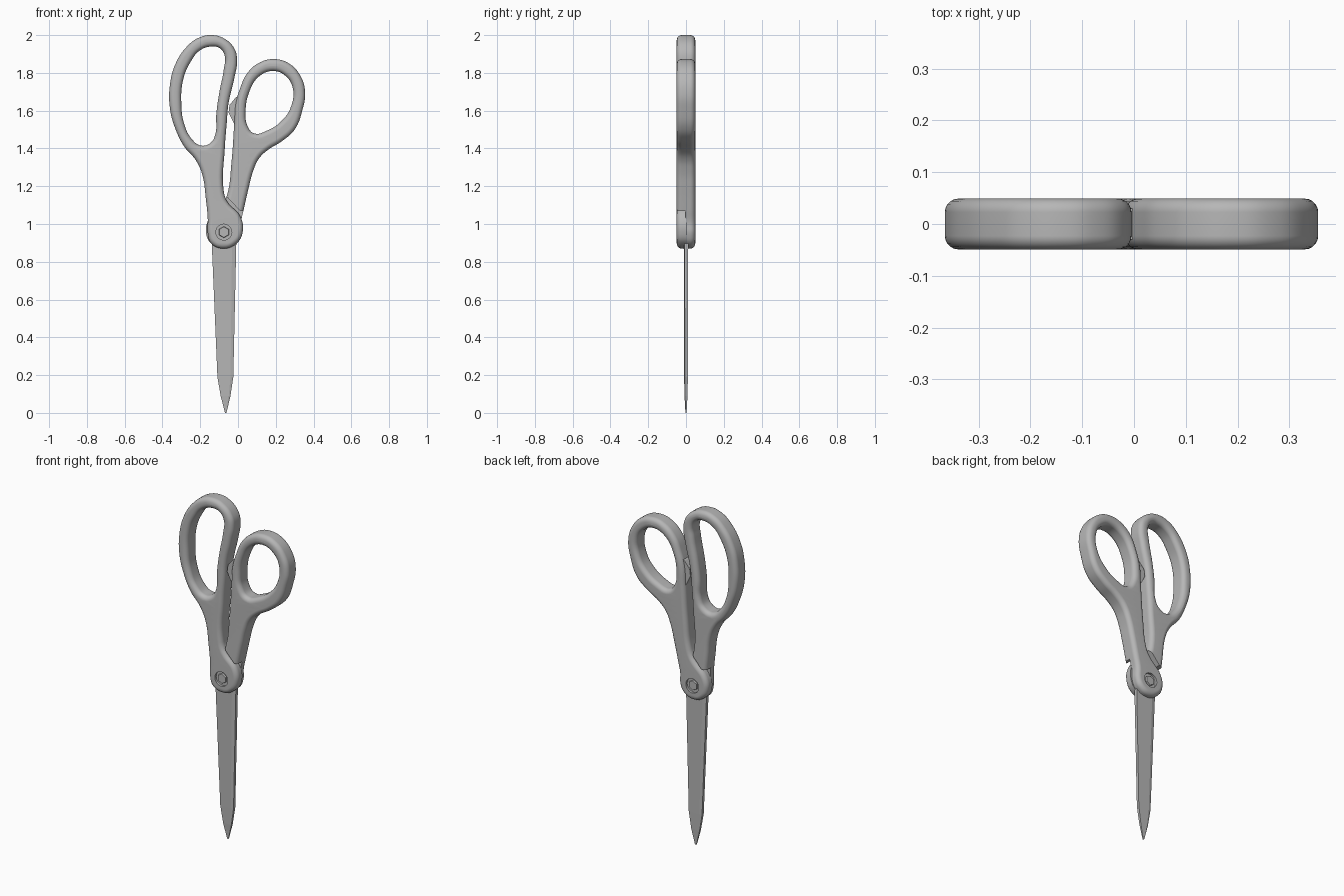
import bpy, bmesh, math
from mathutils import Matrix

if "Cube" in bpy.data.objects:
    bpy.data.objects.remove(bpy.data.objects["Cube"])

PX, PZ = -0.075, 0.957          # pivot position
HALF = 0.049                    # half thickness of the handles
ROUND = 0.026                   # edge rounding of the handles

grey = bpy.data.materials.new("grey")
grey.diffuse_color = (0.47, 0.47, 0.47, 1)
grey.use_nodes = True
grey.node_tree.nodes["Principled BSDF"].inputs["Base Color"].default_value = grey.diffuse_color


def activate(ob):
    bpy.ops.object.select_all(action='DESELECT')
    ob.select_set(True)
    bpy.context.view_layer.objects.active = ob


def finish(name, bm):
    bmesh.ops.recalc_face_normals(bm, faces=bm.faces)
    me = bpy.data.meshes.new(name)
    bm.to_mesh(me)
    bm.free()
    ob = bpy.data.objects.new(name, me)
    bpy.context.collection.objects.link(ob)
    me.materials.append(grey)
    return ob


def smooth(ob, angle=35):
    activate(ob)
    bpy.ops.object.shade_smooth_by_angle(angle=math.radians(angle))


def prism(name, pts, y0, y1):
    """Extrude an x-z outline from y0 to y1."""
    bm = bmesh.new()
    a = [bm.verts.new((x, y0, z)) for x, z in pts]
    b = [bm.verts.new((x, y1, z)) for x, z in pts]
    bm.faces.new(a)
    bm.faces.new(b[::-1])
    n = len(pts)
    for i in range(n):
        j = (i + 1) % n
        bm.faces.new((a[i], b[i], b[j], a[j]))
    return finish(name, bm)


def disc(name, r, y0, y1, sides, r_outer=None):
    """Cylinder around the pivot; r_outer is the radius at y1."""
    bm = bmesh.new()
    bmesh.ops.create_cone(bm, cap_ends=True, segments=sides, radius1=r,
                          radius2=r_outer or r, depth=abs(y1 - y0))
    turn = math.pi / 2 if y1 < y0 else -math.pi / 2
    bm.transform(Matrix.Translation((PX, (y0 + y1) / 2, PZ)) @ Matrix.Rotation(turn, 4, 'X'))
    return finish(name, bm)


def cut(ob, cutter):
    activate(ob)
    m = ob.modifiers.new("cut", 'BOOLEAN')
    m.operation, m.solver, m.object = 'DIFFERENCE', 'EXACT', cutter
    bpy.ops.object.modifier_apply(modifier=m.name)
    bpy.data.objects.remove(cutter)


def handle(name, outlines):
    """Rounded slab from smooth closed outlines (outer edge, finger hole)."""
    cu = bpy.data.curves.new(name, 'CURVE')
    cu.dimensions, cu.fill_mode, cu.resolution_u = '2D', 'BOTH', 6
    cu.bevel_depth, cu.bevel_resolution = ROUND, 4
    cu.extrude, cu.offset = HALF - ROUND, -ROUND
    for pts in outlines:
        sp = cu.splines.new('BEZIER')
        sp.bezier_points.add(len(pts) - 1)
        sp.use_cyclic_u = True
        for bp, (x, z) in zip(sp.bezier_points, pts):
            bp.co = (x, z, 0)
            bp.handle_left_type = bp.handle_right_type = 'AUTO'
    tmp = bpy.data.objects.new(name + "_curve", cu)
    bpy.context.collection.objects.link(tmp)
    bpy.context.view_layer.update()
    me = bpy.data.meshes.new_from_object(tmp.evaluated_get(bpy.context.evaluated_depsgraph_get()))
    bm = bmesh.new()
    bm.from_mesh(me)
    bpy.data.objects.remove(tmp)
    bpy.data.meshes.remove(me)
    bm.transform(Matrix.Rotation(math.pi / 2, 4, 'X'))
    bmesh.ops.remove_doubles(bm, verts=bm.verts, dist=1e-4)
    return finish(name, bm)


# long handle on the left, with its pivot lobe in front
long_outer = [(-.135, 2), (-.07, 1.98), (-.02, 1.93), (-.005, 1.87), (-.02, 1.77),
              (-.05, 1.64), (-.06, 1.53), (-.07, 1.4), (-.075, 1.17), (-.058, 1.12),
              (.015, 1.035), (.022, .945), (-.01, .895), (-.075, .87), (-.14, .895),
              (-.16, .95), (-.16, 1.025), (-.17, 1.13), (-.19, 1.265), (-.225, 1.34),
              (-.285, 1.41), (-.33, 1.5), (-.36, 1.61), (-.36, 1.74), (-.33, 1.85),
              (-.27, 1.94), (-.21, 1.985)]
long_hole = [(-.135, 1.94), (-.095, 1.93), (-.07, 1.89), (-.075, 1.82), (-.1, 1.69),
             (-.115, 1.58), (-.12, 1.475), (-.145, 1.43), (-.195, 1.415), (-.245, 1.45),
             (-.285, 1.53), (-.3, 1.635), (-.29, 1.765), (-.25, 1.86), (-.2, 1.92)]
long_handle = handle("long_handle", [long_outer, long_hole])
cut(long_handle, prism("cutter", [(-.3, 1.07), (-.135, 1.07), (-.06, 1.155), (.2, 1.155),
                                  (.2, .8), (-.3, .8)], .002, .1))

# round handle on the right, with its pivot lobe behind
round_outer = [(.19, 1.873), (.27, 1.85), (.33, 1.785), (.355, 1.7), (.34, 1.6),
               (.3, 1.5), (.235, 1.44), (.155, 1.39), (.11, 1.345), (.08, 1.28),
               (.055, 1.185), (.03, 1.075), (.016, 1.01), (.014, .945), (-.012, .895),
               (-.075, .87), (-.14, .895), (-.168, .945), (-.158, 1.02), (-.075, 1.115),
               (-.056, 1.16), (-.035, 1.32), (-.02, 1.53), (-.013, 1.635), (.01, 1.715),
               (.05, 1.8), (.115, 1.855)]
round_hole = [(.185, 1.81), (.25, 1.785), (.29, 1.72), (.28, 1.62), (.235, 1.55),
              (.155, 1.495), (.085, 1.48), (.05, 1.52), (.04, 1.595), (.06, 1.7), (.11, 1.78)]
round_handle = handle("round_handle", [round_outer, round_hole])
cut(round_handle, prism("cutter", [(.2, 1.07), (.01, 1.07), (-.055, 1.14), (-.3, 1.14),
                                   (-.3, .8), (.2, .8)], -.1, -.002))

# screw recess and hex screw on each side
for ob, s, side in ((long_handle, -1, "front"), (round_handle, 1, "back")):
    cut(ob, disc("cutter", .042, s * .036, s * .07, 32))
    disc(side + "_screw", .032, s * .03, s * .045, 6, .028)
    smooth(ob)
    ob.modifiers.new("flat_caps", 'WEIGHTED_NORMAL').keep_sharp = True

# bumper between the handles
prism("bumper", [(.005, 1.68), (-.012, 1.67), (-.045, 1.63), (-.05, 1.59), (-.02, 1.53),
                 (0, 1.53)], -.03, .03)


def blade(name, s):
    """Flat inner face, thin ground strip along the cutting edge, taper to the tip."""
    rows = [(1.0, .06, .012), (.9, .065, .012), (.19, .042, .010), (.09, .026, .008), (0, .004, .003)]
    bm = bmesh.new()
    rings = []
    for z, w, t in rows:
        c = PX + .01 * (1 - z) if z < .9 else PX + .001
        sec = [(-s * w, 0), (s * w, 0), (s * w, t * .6), (s * w * .65, t), (-s * w, t)]
        rings.append([bm.verts.new((c - x, s * y, z)) for x, y in sec])
    for a, b in zip(rings, rings[1:]):
        for i in range(5):
            j = (i + 1) % 5
            bm.faces.new((a[i], a[j], b[j], b[i]))
    bm.faces.new(rings[0])
    bm.faces.new(rings[-1][::-1])
    return finish(name, bm)


blade("front_blade", -1)
blade("back_blade", 1)
